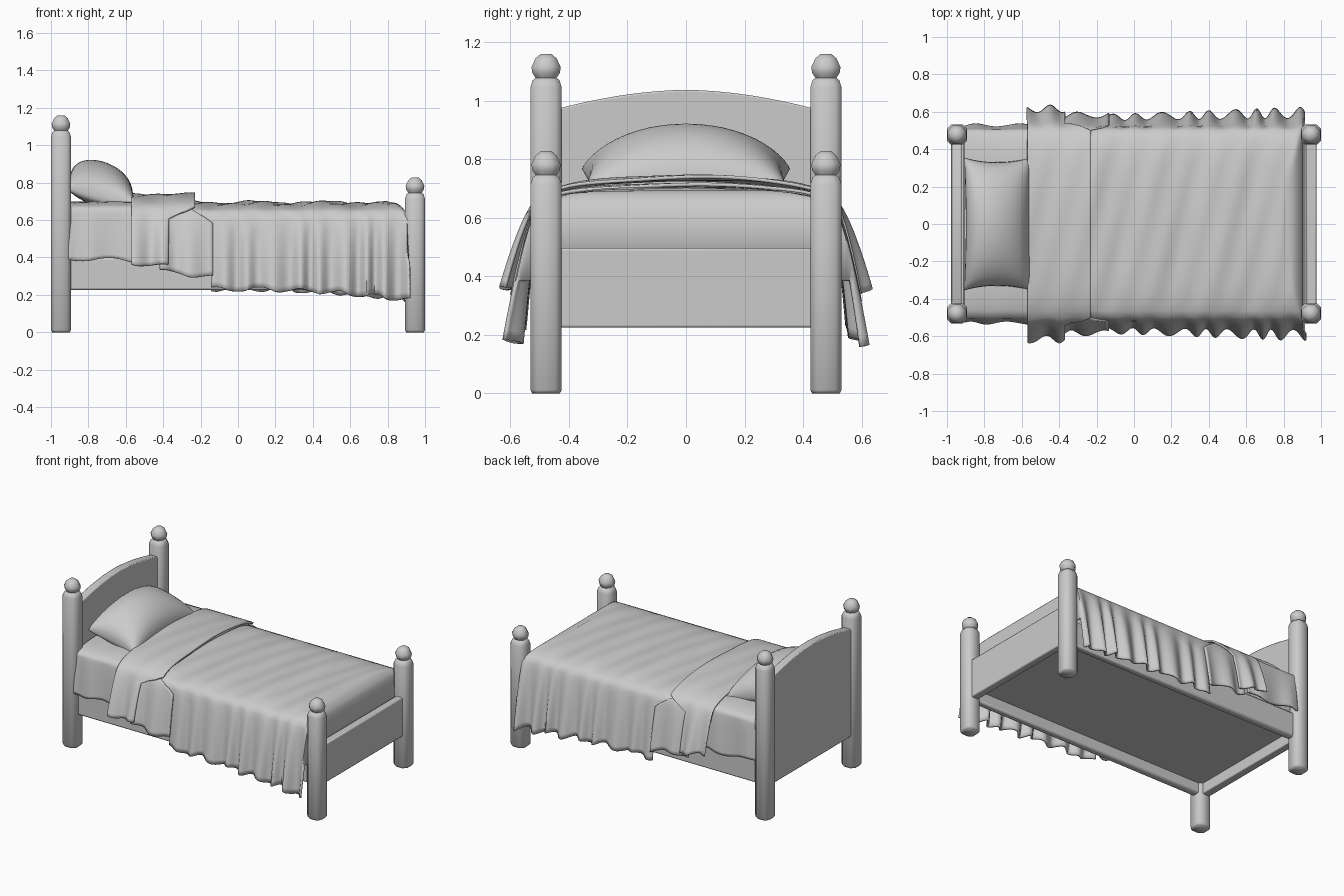
import bpy, bmesh, math

if "Cube" in bpy.data.objects:
    bpy.data.objects.remove(bpy.data.objects["Cube"])

GREY = bpy.data.materials.new("plain grey")
GREY.use_nodes = True
GREY.diffuse_color = (0.6, 0.6, 0.6, 1)
GREY.node_tree.nodes["Principled BSDF"].inputs["Base Color"].default_value = (0.6, 0.6, 0.6, 1)


def make(name, verts, faces, angle=40, fix=True):
    mesh = bpy.data.meshes.new(name)
    mesh.from_pydata(verts, [], faces)
    if fix:
        bm = bmesh.new()
        bm.from_mesh(mesh)
        bmesh.ops.remove_doubles(bm, verts=bm.verts, dist=1e-5)
        bmesh.ops.recalc_face_normals(bm, faces=bm.faces)
        bm.to_mesh(mesh)
        bm.free()
    mesh.materials.append(GREY)
    obj = bpy.data.objects.new(name, mesh)
    bpy.context.collection.objects.link(obj)
    bpy.ops.object.select_all(action='DESELECT')
    obj.select_set(True)
    bpy.context.view_layer.objects.active = obj
    bpy.ops.object.shade_smooth_by_angle(angle=math.radians(angle))
    return obj


def bevel(obj, width):
    mod = obj.modifiers.new("soft edges", 'BEVEL')
    mod.width = width
    mod.segments = 2


def box(name, x0, x1, y0, y1, z0, z1, soft=0.008):
    verts = [(x, y, z) for x in (x0, x1) for y in (y0, y1) for z in (z0, z1)]
    faces = [(0, 1, 3, 2), (4, 6, 7, 5), (0, 4, 5, 1), (2, 3, 7, 6), (0, 2, 6, 4), (1, 5, 7, 3)]
    obj = make(name, verts, faces)
    bevel(obj, soft)


def post(name, x, y, top):
    # rings of (height, half width, chamfer share) for a chamfered post with a knob
    rings = [(0, .047, .5), (.012, .0535, .4), (top - .115, .0535, .4), (top - .09, .046, .5),
             (top - .082, .036, .58), (top - .065, .047, .58), (top - .045, .05, .58),
             (top - .015, .036, .58), (top, .018, .58)]
    verts, n = [], 8
    for z, h, c in rings:
        k = h * (1 - c)
        verts += [(x + a, y + b, z) for a, b in
                  ((h, -k), (h, k), (k, h), (-k, h), (-h, k), (-h, -k), (-k, -h), (k, -h))]
    faces = [(r * n + i, r * n + (i + 1) % n, (r + 1) * n + (i + 1) % n, (r + 1) * n + i)
             for r in range(len(rings) - 1) for i in range(n)]
    faces += [tuple(range(n)), tuple(range(len(verts) - n, len(verts)))]
    make(name, verts, faces, 50)


def grid_faces(nx, ny):
    return [(i * ny + j, (i + 1) * ny + j, (i + 1) * ny + j + 1, i * ny + j + 1)
            for i in range(nx - 1) for j in range(ny - 1)]


def wrinkle(x, y):
    # shallow slanted creases across the bed
    s = x - .18 * y
    return .5 * math.sin(17 * s + 2 * y) + .3 * math.sin(41 * s - 3 * y) + .2 * math.sin(9 * y + 23 * x)


def drape(name, x0, x1, top, crown, hem, flare, wave, crease, skew=(0, 0), tuck=False):
    # cloth lying over the mattress, hanging in folds down both sides;
    # skew slides the hanging ends of its two edges along the bed
    half, steps_top, steps_side = .5, 14, 14
    nx = int((x1 - x0) / .012) + 2
    span = range(-steps_top - steps_side, steps_top + steps_side + 1)
    verts = []
    for i in range(nx):
        u = i / (nx - 1)
        for j in span:
            side, a = (1 if j > 0 else -1), abs(j)
            t = max(0, (a - steps_top) / steps_side)
            x = x0 + (x1 - x0) * u + (skew[0] * (1 - u) + skew[1] * u) * min(1, 5 * t)
            if a <= steps_top:
                t = a / steps_top
                y = side * half * t
                z = top + crown * (1 - t * t) - .03 * t ** 8 + crease * wrinkle(x, y) * (1 - t ** 6)
            else:
                phase = x * (44 + 8 * x) + side * .9
                fold = math.sin(phase + .8 * math.sin(phase * .37))
                y = side * (half + flare(x) * t ** .65 + wave(x) * t ** .7 * fold)
                low = hem(x) + .012 * math.sin(phase * .6 + side)
                z = (top - .03) * (1 - t) + low * t
            if tuck and x > .80:
                d = (x - .80) / (x1 - .80)
                z = min(z, top + crown - .09 * d ** 3 - (.22 if i == nx - 1 else 0))
            verts.append((x, y, z))
    obj = make(name, verts, grid_faces(nx, len(span)), 60, False)
    mod = obj.modifiers.new("cloth thickness", 'SOLIDIFY')
    mod.thickness = .012
    mod.offset = -1


def pillow():
    n, verts, faces = 25, [], []
    for up in (1, -1):
        base = len(verts)
        for i in range(n):
            for j in range(n):
                u = math.sin(math.pi * (i / (n - 1) - .5))
                v = math.sin(math.pi * (j / (n - 1) - .5))
                x = .178 * u * (1 - .05 * (1 - v * v))
                y = .355 * v * (1 - .07 * (1 - u * u))
                puff = max(0, (1 - u * u) * (1 - v * v)) ** .38
                height = .158 if up > 0 else -.09
                verts.append((-.73 + x, y, .757 - .25 * x - .035 * v * v + height * puff))
        faces += [tuple(base + k for k in f) for f in grid_faces(n, n)]
    make("pillow", verts, faces, 80)


# Frame, with the base panel set up between the rails
for side, label in ((1, "left"), (-1, "right")):
    post("head_post_" + label, -.9465, side * .478, 1.16)
    post("foot_post_" + label, .9465, side * .478, .828)
    box("side_rail_" + label, -.94, .94, side * .44, side * .49, .225, .40, .012)
box("foot_board", .922, .975, -.46, .46, .225, .497)
box("bed_base", -.94, .94, -.46, .46, .30, .40)

# Arched headboard
outline = [(-.46, .225), (.46, .225)]
outline += [(y, 1.037 - .062 * (abs(y) / .43) ** 1.8) for y in (.46 - .046 * k for k in range(21))]
n = len(outline)
verts = [(x, y, z) for x in (-.978, -.922) for y, z in outline]
faces = [tuple(range(n)), tuple(range(n, 2 * n))]
faces += [(i, (i + 1) % n, n + (i + 1) % n, n + i) for i in range(n)]
bevel(make("headboard", verts, faces), .006)

# Bedding
box("mattress", -.915, .87, -.465, .465, .39, .635, .03)
drape("sheet", -.905, -.5, .695, .006, lambda x: .395 - .04 * (x + .9), lambda x: .03,
      lambda x: .008, .003)
drape("folded_blanket_edge", -.57, -.23, .705, .036, lambda x: .365 - .1 * (x + .5),
      lambda x: .118, lambda x: .02, .008, (0, -.14))
drape("blanket_middle", -.42, -.25, .69, .025, lambda x: .325 - .12 * (x + .4),
      lambda x: .085, lambda x: .016, .006, (0, .115))
drape("blanket", -.26, .915, .674, .022, lambda x: .23 - .07 * max(0, x) ** 2,
      lambda x: .075 + .025 * x, lambda x: .018 + .014 * max(0, x), .012, (.115, 0), True)
pillow()
